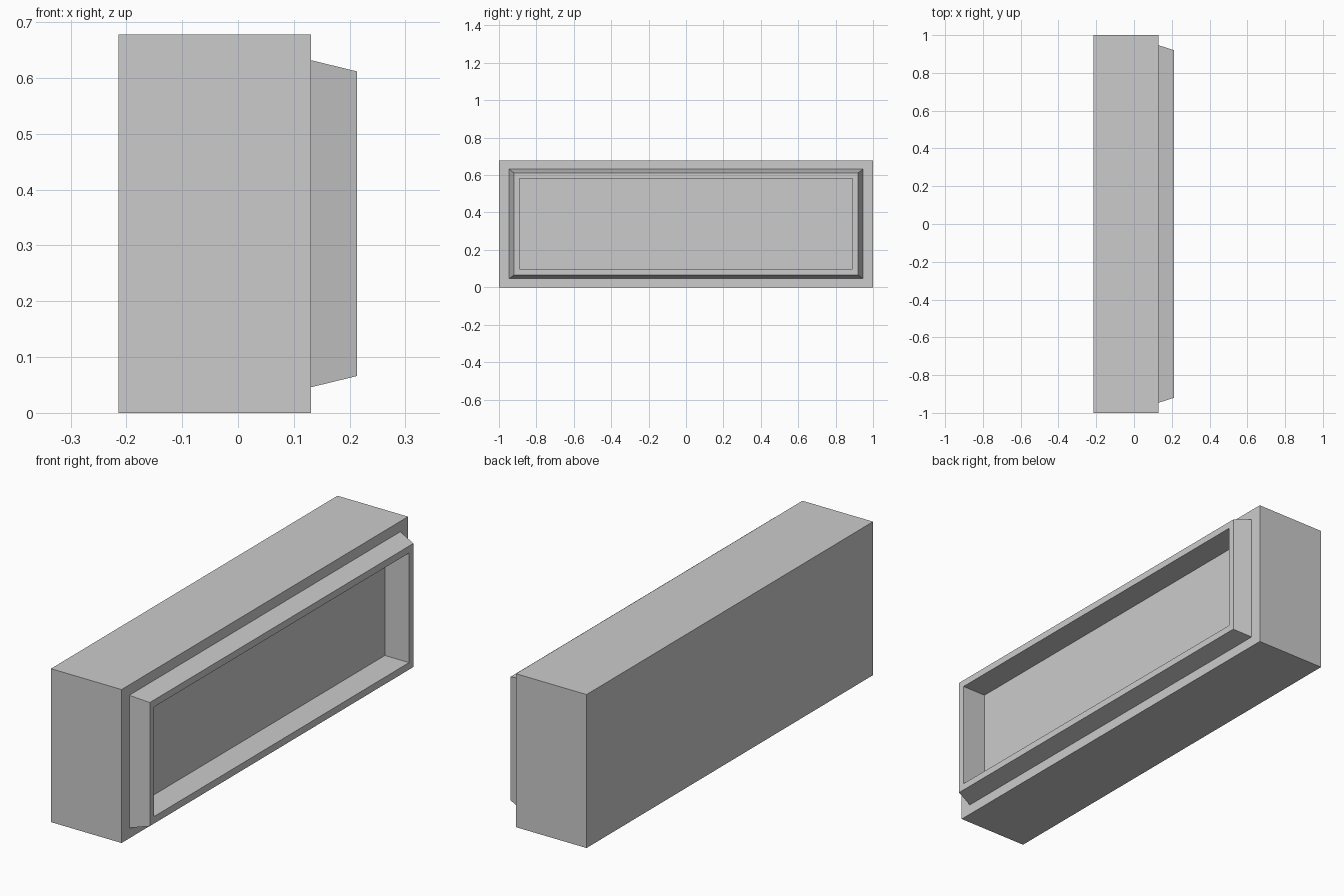
import bpy, bmesh

if "Cube" in bpy.data.objects:
    bpy.data.objects.remove(bpy.data.objects["Cube"])

MID_Z = 0.339


def nested_rings(name, rings):
    """Skin concentric rectangles (x, half width in y, half height in z), capping both ends."""
    bm = bmesh.new()
    loops = []
    for x, hy, hz in rings:
        corners = [(-hy, -hz), (hy, -hz), (hy, hz), (-hy, hz)]
        loops.append([bm.verts.new((x, y, MID_Z + z)) for y, z in corners])
    for a, b in zip(loops, loops[1:]):
        for i in range(4):
            j = (i + 1) % 4
            bm.faces.new((a[i], a[j], b[j], b[i]))
    bm.faces.new(loops[0][::-1])
    bm.faces.new(loops[-1])
    bmesh.ops.recalc_face_normals(bm, faces=bm.faces)
    mesh = bpy.data.meshes.new(name)
    bm.to_mesh(mesh)
    bm.free()
    obj = bpy.data.objects.new(name, mesh)
    bpy.context.collection.objects.link(obj)
    return obj


# Box housing with a tapered raised frame around a recessed panel, one closed shell
nested_rings("recessed_panel_box", [
    (-0.214, 1.0, 0.339),    # back
    (0.131, 1.0, 0.339),     # front edge of the box
    (0.131, 0.946, 0.293),   # foot of the frame
    (0.213, 0.92, 0.273),    # outer lip of the frame
    (0.213, 0.89, 0.242),    # inner lip
    (0.095, 0.89, 0.242),    # recessed panel
])
